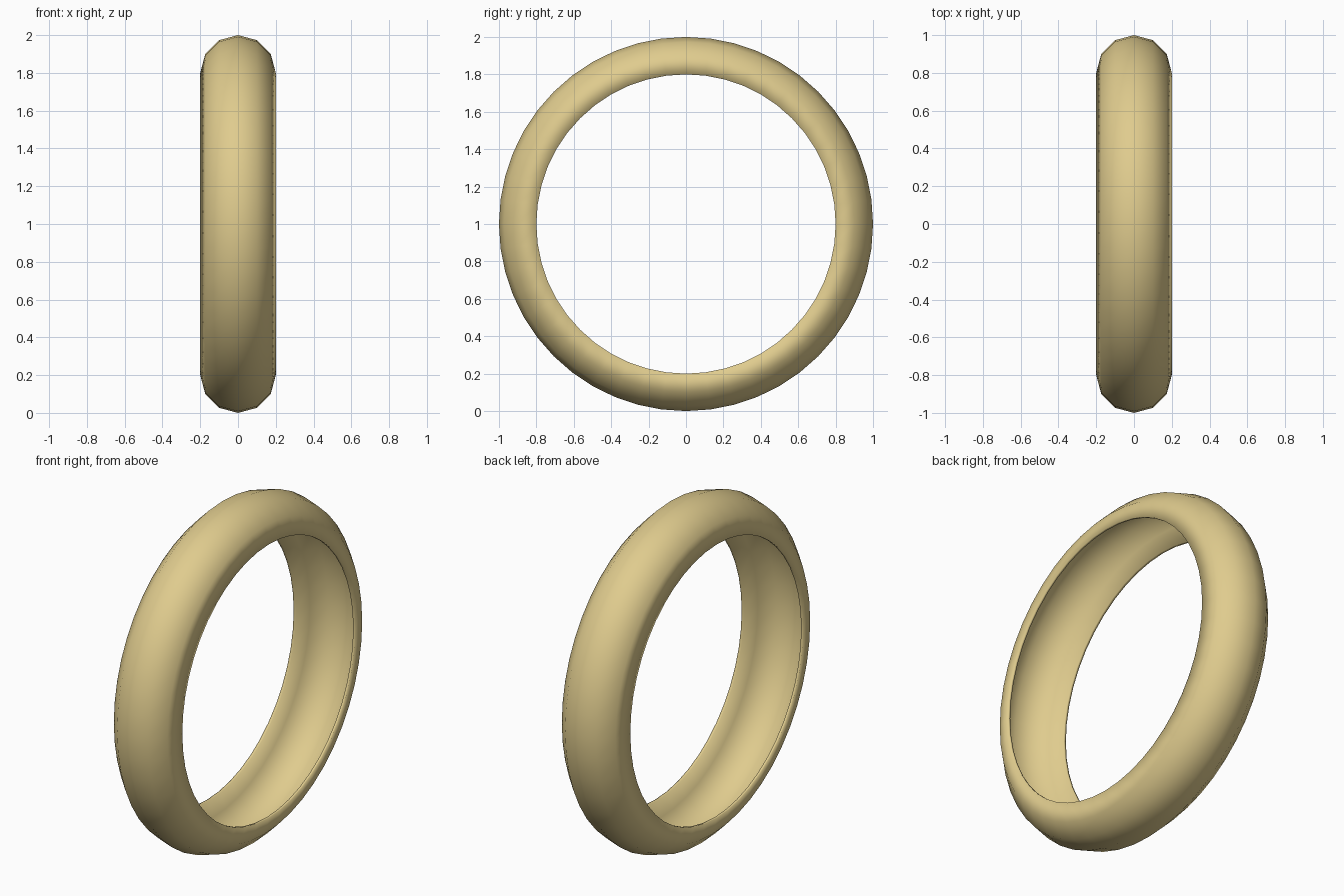
import bpy, bmesh, math

if "Cube" in bpy.data.objects:
    bpy.data.objects.remove(bpy.data.objects["Cube"])

SEGMENTS = 48      # steps around the ring
ARC_STEPS = 6      # steps across the rounded half-tube
RING_R = 0.8       # radius of the open inner rim
TUBE_R = 0.2       # outer radius of the half-tube
WALL = 0.015       # shell thickness


def arc(radius):
    """Half circle bulging outward, as (x, distance from axis) pairs."""
    return [(radius * math.cos(math.pi * i / ARC_STEPS),
             RING_R + radius * math.sin(math.pi * i / ARC_STEPS))
            for i in range(ARC_STEPS + 1)]


# closed shell section: outer arc, then inner arc back (channel open to the centre)
profile = arc(TUBE_R) + arc(TUBE_R - WALL)[::-1]

# revolve the section around the x axis
bm = bmesh.new()
rings = []
for s in range(SEGMENTS):
    a = 2 * math.pi * s / SEGMENTS
    rings.append([bm.verts.new((x, r * math.cos(a), 1 + r * math.sin(a)))
                  for x, r in profile])
n = len(profile)
for s in range(SEGMENTS):
    cur, nxt = rings[s], rings[(s + 1) % SEGMENTS]
    for i in range(n):
        j = (i + 1) % n
        bm.faces.new((cur[i], cur[j], nxt[j], nxt[i]))
bmesh.ops.recalc_face_normals(bm, faces=bm.faces[:])
for f in bm.faces:
    f.smooth = True

mesh = bpy.data.meshes.new("hollow_ring")
bm.to_mesh(mesh)
bm.free()
ring = bpy.data.objects.new("hollow_ring", mesh)
bpy.context.collection.objects.link(ring)

# pale gold
gold = bpy.data.materials.new("pale_gold")
gold.diffuse_color = (0.74, 0.60, 0.27, 1)
gold.use_nodes = True
gold.node_tree.nodes["Principled BSDF"].inputs["Base Color"].default_value = gold.diffuse_color
mesh.materials.append(gold)
